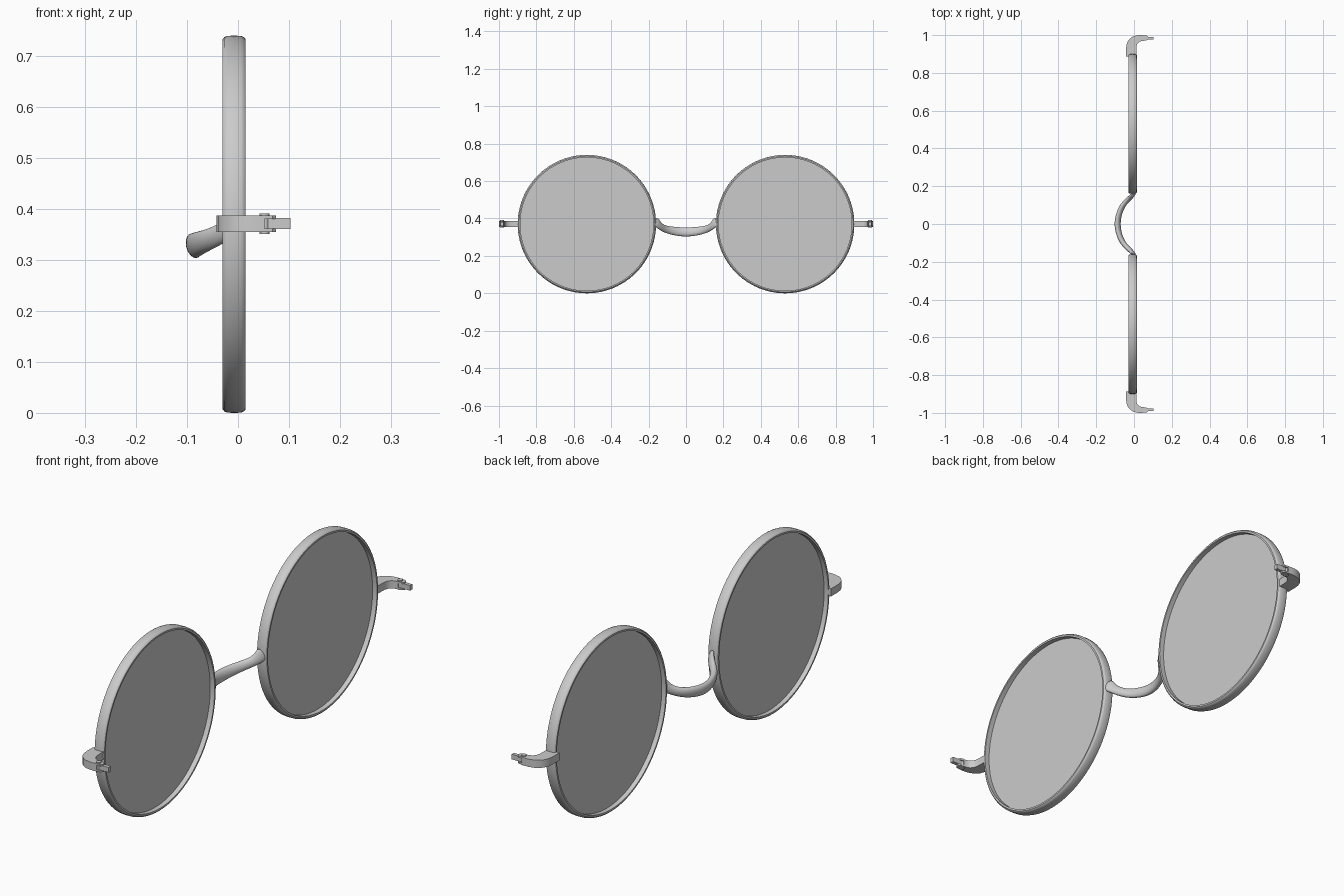
import bpy, bmesh, math
from mathutils import Vector

if "Cube" in bpy.data.objects:
    bpy.data.objects.remove(bpy.data.objects["Cube"])

RIM_Y, RIM_Z = 0.53, 0.37


def make(name, verts, faces, mirror=True):
    me = bpy.data.meshes.new(name)
    bm = bmesh.new()
    vs = [bm.verts.new(v) for v in verts]
    for f in faces:
        bm.faces.new([vs[i] for i in f])
    bmesh.ops.recalc_face_normals(bm, faces=bm.faces)
    bm.to_mesh(me)
    bm.free()
    ob = bpy.data.objects.new(name, me)
    bpy.context.collection.objects.link(ob)
    if mirror:
        m = ob.modifiers.new("mirror", 'MIRROR')
        m.use_axis = (False, True, False)
        m.use_mirror_merge = False
    return ob


def rings(n_rings, n, closed, cap=False):
    faces = []
    for i in range(n_rings if closed else n_rings - 1):
        a, b = i * n, (i + 1) % n_rings * n
        faces += [(a + j, a + (j + 1) % n, b + (j + 1) % n, b + j) for j in range(n)]
    if cap:
        faces += [tuple(range(n)), tuple(range((n_rings - 1) * n, n_rings * n))]
    return faces


def revolve(name, profile, closed, seg=96):
    # profile of (x, radius) turned about the lens axis
    verts = [(x, RIM_Y + r * math.cos(2 * math.pi * k / seg), RIM_Z + r * math.sin(2 * math.pi * k / seg))
             for x, r in profile for k in range(seg)]
    return make(name, verts, rings(len(profile), seg, closed, not closed))


def extrude(name, outline, z0, z1):
    # outline of (x, y) raised from z0 to z1
    n = len(outline)
    verts = [(x, y, z) for z in (z0, z1) for x, y in outline]
    return make(name, verts, rings(2, n, False, True))


def circle(cx, cy, r, n=20):
    return [(cx + r * math.cos(2 * math.pi * i / n), cy + r * math.sin(2 * math.pi * i / n)) for i in range(n)]


# Round rims and flat lenses
revolve("rim", [(-0.030, 0.363), (-0.027, 0.367), (-0.021, 0.3695), (-0.008, 0.370), (0.006, 0.3695),
                (0.012, 0.367), (0.015, 0.363), (0.015, 0.356), (-0.030, 0.356)], True)
revolve("lens", [(-0.011, 0.358), (-0.005, 0.358)], False)

# Saddle bridge: flattened oval lofted along a bowed path (x, y, z, half height, half thickness)
half = [(-0.088, 0.0, 0.327, 0.025, 0.016), (-0.083, 0.045, 0.330, 0.024, 0.015),
        (-0.063, 0.095, 0.338, 0.021, 0.014), (-0.037, 0.125, 0.349, 0.019, 0.013),
        (-0.016, 0.143, 0.363, 0.021, 0.012), (-0.005, 0.156, 0.379, 0.026, 0.010),
        (-0.001, 0.168, 0.386, 0.028, 0.010)]
path = [(x, -y, z, h, t) for x, y, z, h, t in half[:0:-1]] + half
verts = []
for i, (x, y, z, h, t) in enumerate(path):
    p, q = path[max(i - 1, 0)], path[min(i + 1, len(path) - 1)]
    tangent = (Vector(q[:3]) - Vector(p[:3])).normalized()
    up = Vector((-0.25, 0, 1))
    up = (up - tangent * up.dot(tangent)).normalized()
    side = tangent.cross(up)
    for k in range(10):
        a = 2 * math.pi * k / 10
        verts.append(Vector((x, y, z)) + up * h * 1.06 * math.sin(a) + side * t * 1.06 * math.cos(a))
bridge = make("bridge", verts, rings(len(path), 10, False, True), mirror=False)
bridge.modifiers.new("smooth", 'SUBSURF').levels = 2
bridge.modifiers["smooth"].render_levels = 2

# Curved end pieces with forked tips
extrude("end_piece", [(-0.042, 0.887), (-0.042, 0.930), (-0.039, 0.952), (-0.031, 0.971), (-0.018, 0.985),
                      (-0.002, 0.994), (0.018, 0.999), (0.035, 1.0), (0.052, 0.999), (0.052, 0.970),
                      (0.040, 0.969), (0.027, 0.964), (0.018, 0.954), (0.013, 0.940), (0.012, 0.920),
                      (0.012, 0.887)], 0.355, 0.387)
fork = [(0.050, 0.970), (0.068, 0.973), (0.075, 0.980), (0.075, 0.990), (0.068, 0.997), (0.050, 0.999)]
extrude("hinge_prong_lower", fork, 0.355, 0.362)
extrude("hinge_prong_upper", fork, 0.380, 0.387)

# Hinge tab and screw
extrude("hinge_tab", [(0.050, 0.976), (0.103, 0.976), (0.103, 0.991), (0.050, 0.991)], 0.361, 0.382)
extrude("hinge_screw", circle(0.052, 0.984, 0.010), 0.351, 0.391)

# Smooth shading with crisp edges
for ob in bpy.context.collection.objects:
    ob.select_set(True)
    bpy.context.view_layer.objects.active = ob
bpy.ops.object.shade_smooth_by_angle(angle=math.radians(35))
